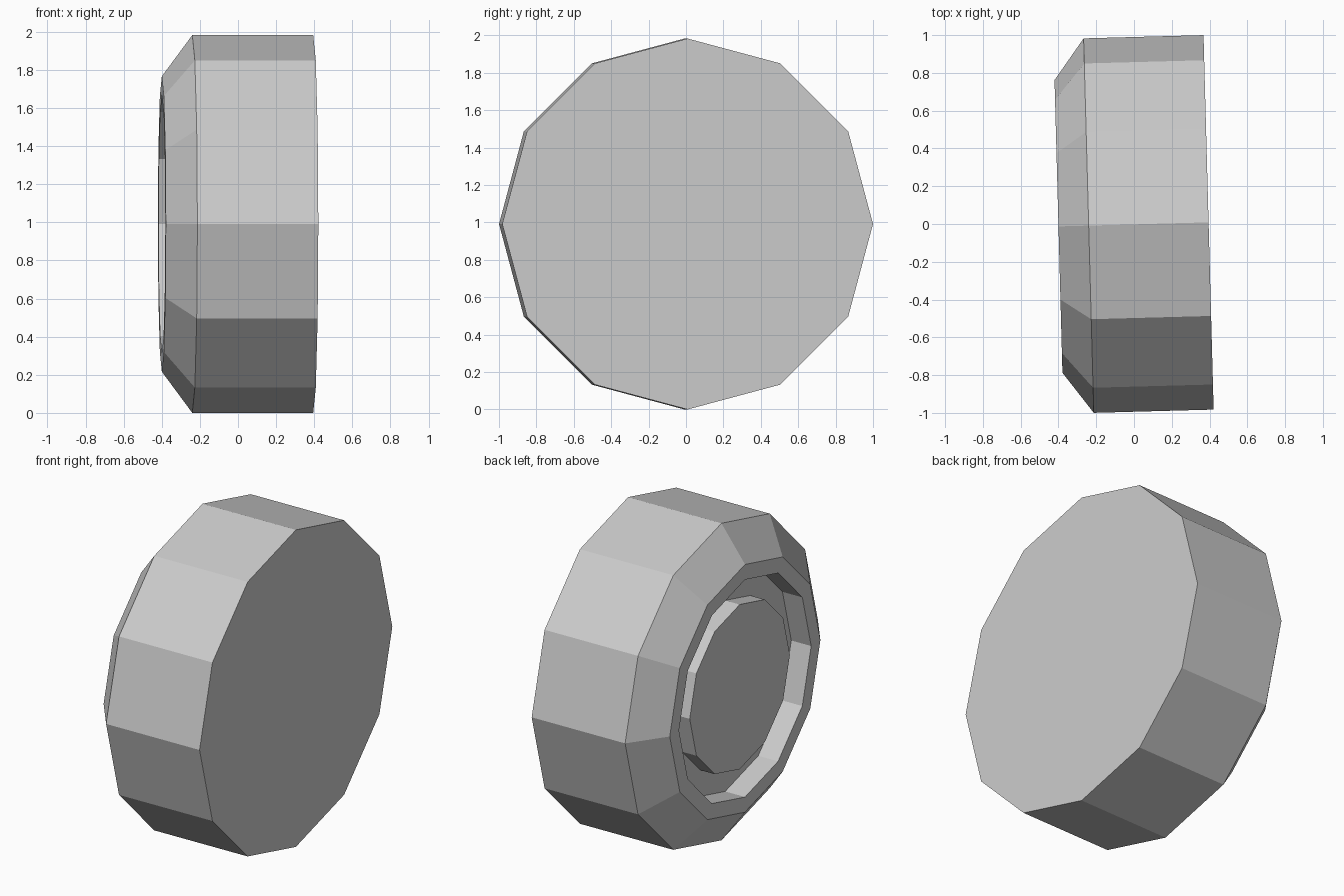
import bpy, bmesh
from math import cos, sin, tau, radians

cube = bpy.data.objects.get("Cube")
if cube:
    bpy.data.objects.remove(cube, do_unlink=True)

SIDES = 12
RADIUS = 0.9915

# Plain grey material
grey = bpy.data.materials.new("light_grey")
grey.use_nodes = True
colour = (0.6, 0.6, 0.6, 1.0)
grey.diffuse_color = colour
grey.node_tree.nodes["Principled BSDF"].inputs["Base Color"].default_value = colour

# Wheel profile as (position along axle, radius), from the flat back to the hub
profile = [
    (0.395, RADIUS),   # flat back edge
    (-0.24, RADIUS),   # tread edge
    (-0.40, 0.775),    # sloped shoulder
    (-0.40, 0.68),     # rim lip
    (-0.265, 0.68),    # recess wall
    (-0.265, 0.515),   # recess floor
    (-0.364, 0.515),   # raised hub
]


def lathe_along_x(name, points, material):
    """Spin the profile about the x axis and close both ends with flat caps."""
    bm = bmesh.new()
    rings = [[bm.verts.new((x, r * cos(tau * i / SIDES), r * sin(tau * i / SIDES)))
              for i in range(SIDES)] for x, r in points]
    for a, b in zip(rings, rings[1:]):
        for i in range(SIDES):
            j = (i + 1) % SIDES
            bm.faces.new((a[i], a[j], b[j], b[i]))
    bm.faces.new(rings[0])
    bm.faces.new(rings[-1])
    bmesh.ops.recalc_face_normals(bm, faces=bm.faces)
    mesh = bpy.data.meshes.new(name)
    bm.to_mesh(mesh)
    bm.free()
    mesh.materials.append(material)
    obj = bpy.data.objects.new(name, mesh)
    bpy.context.scene.collection.objects.link(obj)
    return obj


# Wheel, turned slightly on the spot
wheel = lathe_along_x("wheel", profile, grey)
wheel.location = (0, -0.002, RADIUS)
wheel.rotation_euler.z = radians(1.55)
